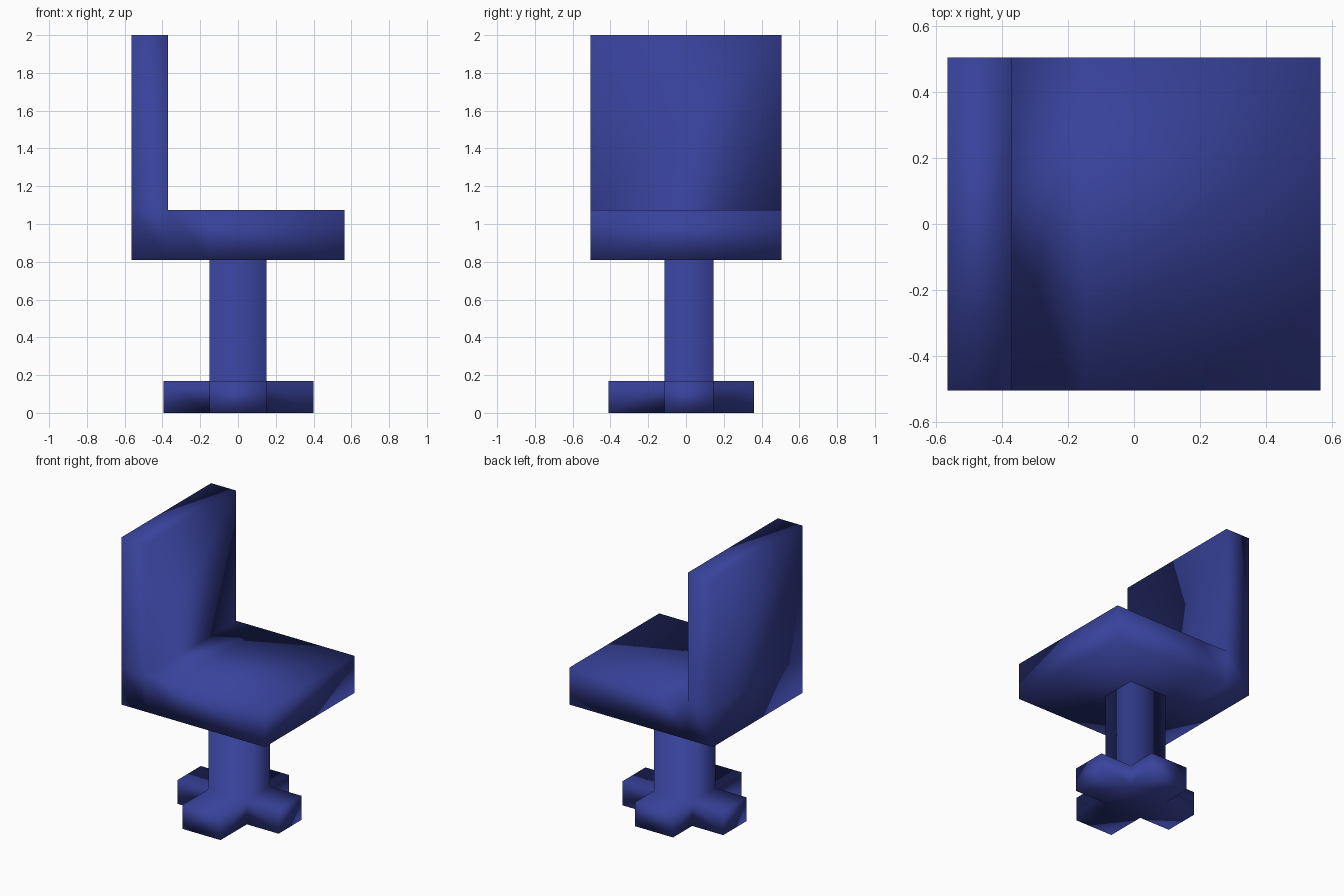
import bpy
import bmesh

if "Cube" in bpy.data.objects:
    bpy.data.objects.remove(bpy.data.objects["Cube"])

mat = bpy.data.materials.new("blue")
mat.diffuse_color = (0.04, 0.055, 0.33, 1)
mat.use_nodes = True
mat.node_tree.nodes["Principled BSDF"].inputs["Base Color"].default_value = mat.diffuse_color


def block_solid(name, xs, ys, zs, filled):
    """Welded solid from grid cells: only the outer faces of filled cells are made."""
    def inside(c):
        ok = all(0 <= i < len(a) - 1 for i, a in zip(c, (xs, ys, zs)))
        return ok and filled(*c)

    bm = bmesh.new()
    verts = {}

    def vert(i, j, k):
        if (i, j, k) not in verts:
            verts[i, j, k] = bm.verts.new((xs[i], ys[j], zs[k]))
        return verts[i, j, k]

    for i in range(len(xs) - 1):
        for j in range(len(ys) - 1):
            for k in range(len(zs) - 1):
                if not inside((i, j, k)):
                    continue
                for axis in range(3):
                    for side in (0, 1):
                        n = [i, j, k]
                        n[axis] += 2 * side - 1
                        if inside(n):
                            continue
                        u, v = (axis + 1) % 3, (axis + 2) % 3
                        ring = []
                        for du, dv in ((0, 0), (1, 0), (1, 1), (0, 1)):
                            p = [i, j, k]
                            p[axis] += side
                            p[u] += du
                            p[v] += dv
                            ring.append(vert(*p))
                        bm.faces.new(ring if side else ring[::-1])
    bmesh.ops.recalc_face_normals(bm, faces=bm.faces)
    for f in bm.faces:
        f.smooth = True
    mesh = bpy.data.meshes.new(name)
    bm.to_mesh(mesh)
    bm.free()
    mesh.materials.append(mat)
    obj = bpy.data.objects.new(name, mesh)
    bpy.context.collection.objects.link(obj)
    return obj


# Seat slab with the backrest rising from its left edge
block_solid("seat_and_backrest",
            [-0.565, -0.37, -0.15, 0.565], [-0.505, 0.505], [0.81, 1.073, 2.0],
            lambda i, j, k: k == 0 or i == 0)

# Square column on a four-armed foot
block_solid("column_and_foot",
            [-0.395, -0.15, 0.15, 0.4], [-0.41, -0.115, 0.145, 0.36], [0, 0.17, 0.81],
            lambda i, j, k: (i == 1 and j == 1) or (k == 0 and (i == 1 or j == 1)))
